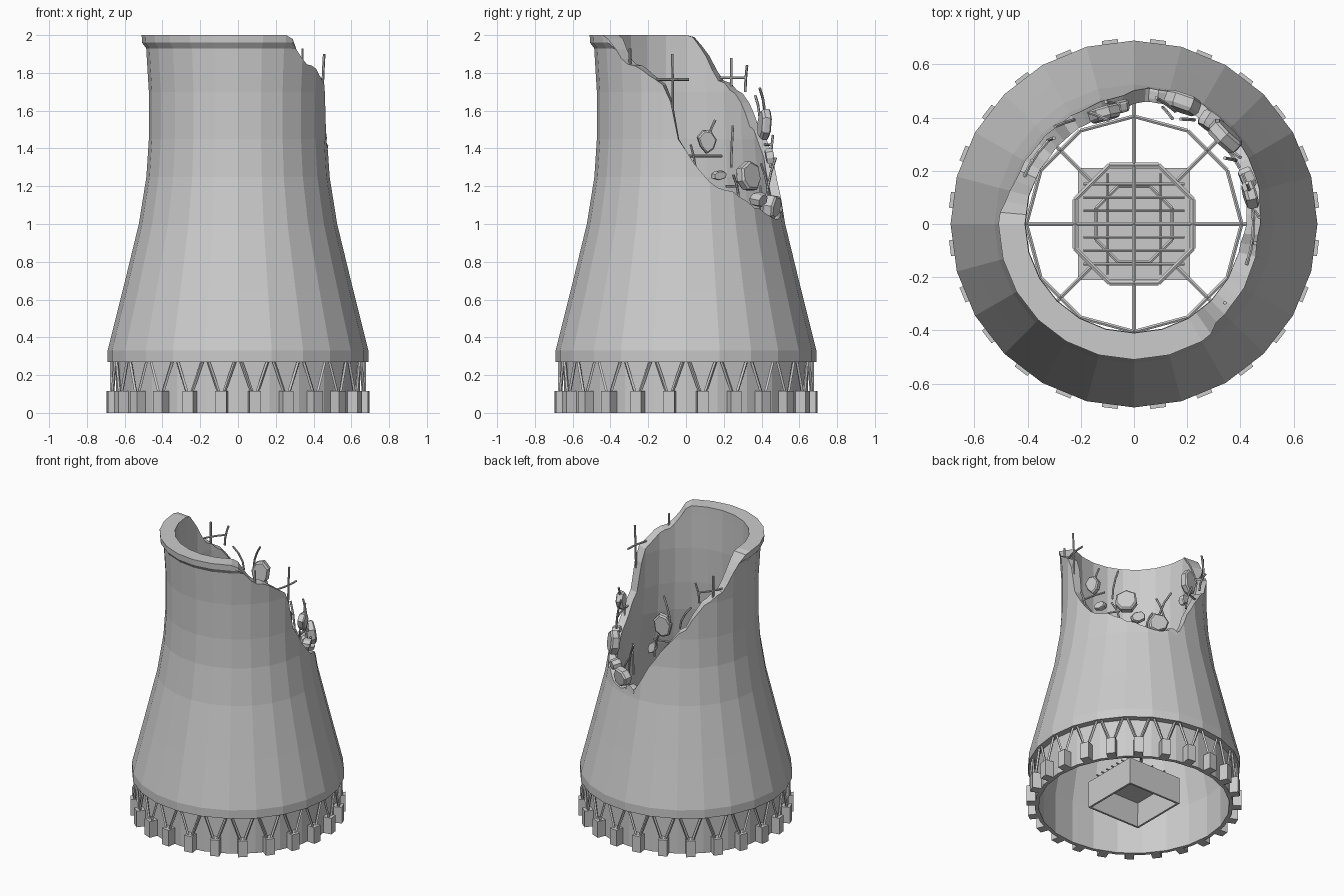
import bpy, bmesh, random
from math import sin, cos, pi, radians, degrees
from mathutils import Vector, Matrix

if "Cube" in bpy.data.objects:
    bpy.data.objects.remove(bpy.data.objects["Cube"])

random.seed(4)


def finish(bm, name):
    bmesh.ops.recalc_face_normals(bm, faces=bm.faces[:])
    me = bpy.data.meshes.new(name)
    bm.to_mesh(me)
    bm.free()
    ob = bpy.data.objects.new(name, me)
    bpy.context.collection.objects.link(ob)
    return ob


def lerp(table, t):
    """Piecewise linear lookup in sorted (key, value) pairs."""
    for (a, va), (b, vb) in zip(table, table[1:]):
        if t <= b:
            return va + (vb - va) * max(0, (t - a)) / (b - a)
    return table[-1][1]


def polar(r, deg, z):
    return Vector((r * cos(radians(deg)), r * sin(radians(deg)), z))


def bar(bm, p, q, r, sides=6):
    d = q - p
    m = Matrix.Translation((p + q) / 2) @ d.to_track_quat('Z', 'Y').to_matrix().to_4x4()
    bmesh.ops.create_cone(bm, cap_ends=True, segments=sides, radius1=r, radius2=r,
                          depth=d.length, matrix=m)


def path(bm, pts, r):
    for p, q in zip(pts, pts[1:]):
        bar(bm, p, q, r)


def box(bm, size, m):
    bmesh.ops.create_cube(bm, size=1, matrix=m @ Matrix.Diagonal((*size, 1)))


# Tower shell: 24-sided wall whose height follows the broken edge
SIDES, SUB = 24, 3
OUTER = [(.27, .69), (.33, .69), (.65, .61), (1.0, .525), (1.25, .485), (1.45, .472),
         (1.7, .472), (1.93, .486), (1.96, .508), (2.0, .51)]
INNER = [(0, .62), (.3, .62), (.65, .555), (1.0, .475), (1.25, .435), (1.45, .418),
         (1.7, .408), (1.93, .41), (2.0, .41)]
EDGE = [(-180, 2), (-57, 2), (-50, 1.93), (-45, 1.86), (-25, 1.79), (-16, 1.75), (-10, 1.65),
        (-5, 1.46), (12, 1.25), (37, 1.12), (60, 1.05), (80, 1.02), (88, 1.07), (93, 1.22),
        (105, 1.35), (122, 1.5), (141, 1.7), (160, 1.8), (168, 1.92), (176, 2), (180, 2)]


def facet_point(r, i, z):
    k, f = divmod(i, SUB)
    a, b = (polar(r, (k + j) * 360 / SIDES, z) for j in (0, 1))
    return a.lerp(b, f / SUB)


bm = bmesh.new()
loops = []
N = SIDES * SUB
for i in range(N):
    ang = (i * 360 / N + 180) % 360 - 180
    top = lerp(EDGE, ang)
    if top < 1.97:
        top += random.uniform(-.018, .018)
    col = []
    for table, order in ((OUTER, 1), (INNER, -1)):
        for z, _ in table[::order]:
            zz = min(z, top)
            col.append(bm.verts.new(facet_point(lerp(table, zz), i, zz)))
    for r, z in ((.645, 0), (.645, .27)):
        col.append(bm.verts.new(facet_point(r, i, z)))
    loops.append(col)
for i in range(N):
    a, b = loops[i], loops[(i + 1) % N]
    for j in range(len(a)):
        k = (j + 1) % len(a)
        bm.faces.new((a[j], b[j], b[k], a[k]))
bmesh.ops.remove_doubles(bm, verts=bm.verts[:], dist=.0005)
finish(bm, "tower_shell")

# Footing blocks and V-shaped legs
blocks, legs = bmesh.new(), bmesh.new()
for i in range(SIDES):
    a = 7.5 + i * 15
    box(blocks, (.06, .06, .115),
        Matrix.Translation(polar(.668, a, .0575)) @ Matrix.Rotation(radians(a), 4, 'Z'))
    for s in (-1, 1):
        bar(legs, polar(.672, a + s * 1.2, .11), polar(.668, a + s * 6.3, .28), .009, 4)
finish(blocks, "footing_blocks")
finish(legs, "support_legs")

# Central basin: square box open underneath, octagonal kerb on top
bm = bmesh.new()
box(bm, (.42, .42, .19), Matrix.Translation((0, 0, .095)))
bmesh.ops.delete(bm, geom=[f for f in bm.faces if f.calc_center_median().z < .01], context='FACES')
basin = finish(bm, "basin_box")
mod = basin.modifiers.new("walls", 'SOLIDIFY')
mod.thickness = .02
mod.offset = -1
bm = bmesh.new()
path(bm, [polar(.155, 22.5 + k * 45, .195) for k in range(9)], .008)
finish(bm, "basin_kerb")

# Grate of crossing bars above the basin
bm = bmesh.new()
for k in range(-3, 4):
    bar(bm, Vector((-.19, k * .05, .225)), Vector((.19, k * .05, .225)), .006)
for x in (-.1, 0, .1):
    bar(bm, Vector((x, -.19, .213)), Vector((x, .19, .213)), .006)
finish(bm, "basin_grate")

# Distribution pipes: spokes and two rings
bm = bmesh.new()
ZP = .65
for k in range(8):
    bar(bm, polar(.23 if k % 2 else 0, k * 45, ZP), polar(.57, k * 45, ZP), .008)
path(bm, [polar(.24, 22.5 + k * 45, ZP) for k in range(9)], .01)
path(bm, [polar(.405, k * 30, ZP) for k in range(13)], .008)
finish(bm, "distribution_pipes")


# Concrete chunks hanging on the broken edge: radius, angle, z, width, height, depth, tilt
def chunk(bm, r, ang, z, w, h, d, tilt):
    m = (Matrix.Translation(polar(r, ang, z)) @ Matrix.Rotation(radians(ang), 4, 'Z')
         @ Matrix.Rotation(radians(tilt), 4, 'X') @ Matrix.Rotation(radians(tilt * .6), 4, 'Y'))
    n = 7
    ring = [(cos(2 * pi * k / n) * random.uniform(.85, 1.1) * w / 2,
             sin(2 * pi * k / n) * random.uniform(.85, 1.1) * h / 2) for k in range(n)]
    levels = [[bm.verts.new(m @ Vector((x, u * s, v * s))) for u, v in ring]
              for x, s in ((-d / 2, .85), (-d / 4, 1), (d / 3, 1), (d / 2, .85))]
    for a, b in zip(levels, levels[1:]):
        for k in range(n):
            bm.faces.new((a[k], a[(k + 1) % n], b[(k + 1) % n], b[k]))
    bm.faces.new(levels[0])
    bm.faces.new(levels[-1])


bm = bmesh.new()
for c in [(.43, 105, 1.53, .13, .18, .05, 5), (.49, 68, 1.09, .16, .13, .06, 15),
          (.475, 44, 1.25, .15, .16, .06, -12), (.45, 14, 1.44, .1, .13, .045, 8),
          (.48, 53, 1.13, .11, .08, .06, 20), (.445, 96, 1.36, .06, .09, .04, -15),
          (.46, 22, 1.26, .09, .05, .05, 10), (.49, 80, 1.04, .09, .06, .05, -10)]:
    chunk(bm, *c)
finish(bm, "hanging_chunks")

# Bent reinforcement rods along the break: angle, start z, length, sideways and outward lean
bm = bmesh.new()
for ang, z, ln, side, out in [
        (-41, 1.84, .09, 0, 0), (-9, 1.6, .3, 0, .01), (-14, 1.5, .14, 1, .0),
        (7, 1.22, .2, -4, .02), (15, 1.42, .13, 5, .0), (32, 1.3, .22, 4, -.03),
        (38, 1.12, .14, -6, .02), (60, 1.06, .14, 6, -.02), (70, 1.1, .25, 10, .03),
        (76, 1.12, .2, -6, -.03), (98, 1.3, .17, 5, .02), (112, 1.54, .18, -8, -.05),
        (120, 1.52, .16, 9, .02), (148, 1.68, .2, 0, .0), (136, 1.7, .14, -3, -.01),
        (165, 1.76, .14, 5, -.02)]:
    path(bm, [polar(.452 + out * t * t, ang + side * t * t, z + ln * t)
              for t in (0, .35, .7, 1)], .007)
for a0, a1, z in [(-20, 2, 1.765), (2, 25, 1.36), (135, 160, 1.775), (28, 38, 1.2), (97, 112, 1.42)]:
    path(bm, [polar(.45, a0 + (a1 - a0) * t, z) for t in (0, .33, .66, 1)], .007)
finish(bm, "reinforcement_rods")
